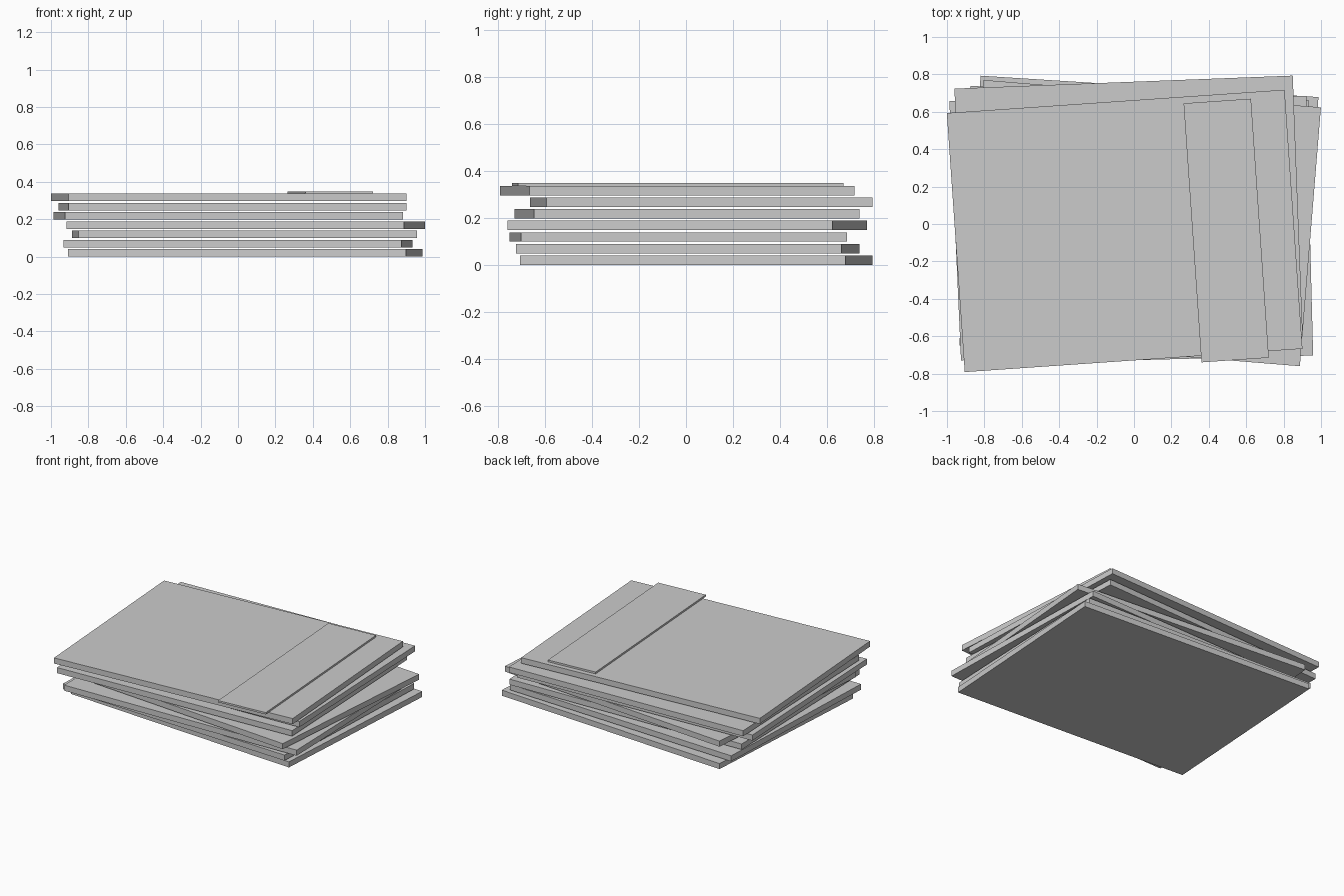
import bpy
from math import radians

if "Cube" in bpy.data.objects:
    bpy.data.objects.remove(bpy.data.objects["Cube"], do_unlink=True)

# Single plain grey
GREY = (0.6, 0.6, 0.6, 1.0)
grey = bpy.data.materials.new("light grey")
grey.use_nodes = True
grey.diffuse_color = GREY
grey.node_tree.nodes["Principled BSDF"].inputs["Base Color"].default_value = GREY

WIDTH, DEPTH, THICK, PITCH = 1.81, 1.388, 0.04, 0.0493


def board(name, x, y, base, angle, width, thick):
    """Flat box standing on height base, turned about z by angle degrees."""
    bpy.ops.mesh.primitive_cube_add(size=1, location=(x, y, base + thick / 2),
                                    rotation=(0, 0, radians(angle)))
    ob = bpy.context.object
    ob.name = name
    ob.scale = (width, DEPTH, thick)
    bpy.ops.object.transform_apply(location=False, rotation=False, scale=True)
    ob.data.materials.append(grey)
    return ob


# Loosely stacked boards, bottom to top: x, y, turn
stack = [
    (0.039, 0.043, -3.62),
    (0.0, 0.007, -2.4),
    (0.035, -0.033, 1.5),
    (0.041, 0.005, -4.65),
    (-0.052, 0.005, 2.58),
    (-0.029, 0.065, 2.2),
    (-0.05, -0.037, 3.95),
]
for i, (x, y, turn) in enumerate(stack):
    board(f"board_{i + 1}", x, y, i * PITCH, turn, WIDTH, THICK)

# Narrow thin strip lying on the top board
top = (len(stack) - 1) * PITCH + THICK
board("top_strip", 0.493, -0.035, top, 3.95, 0.361, 0.013)
